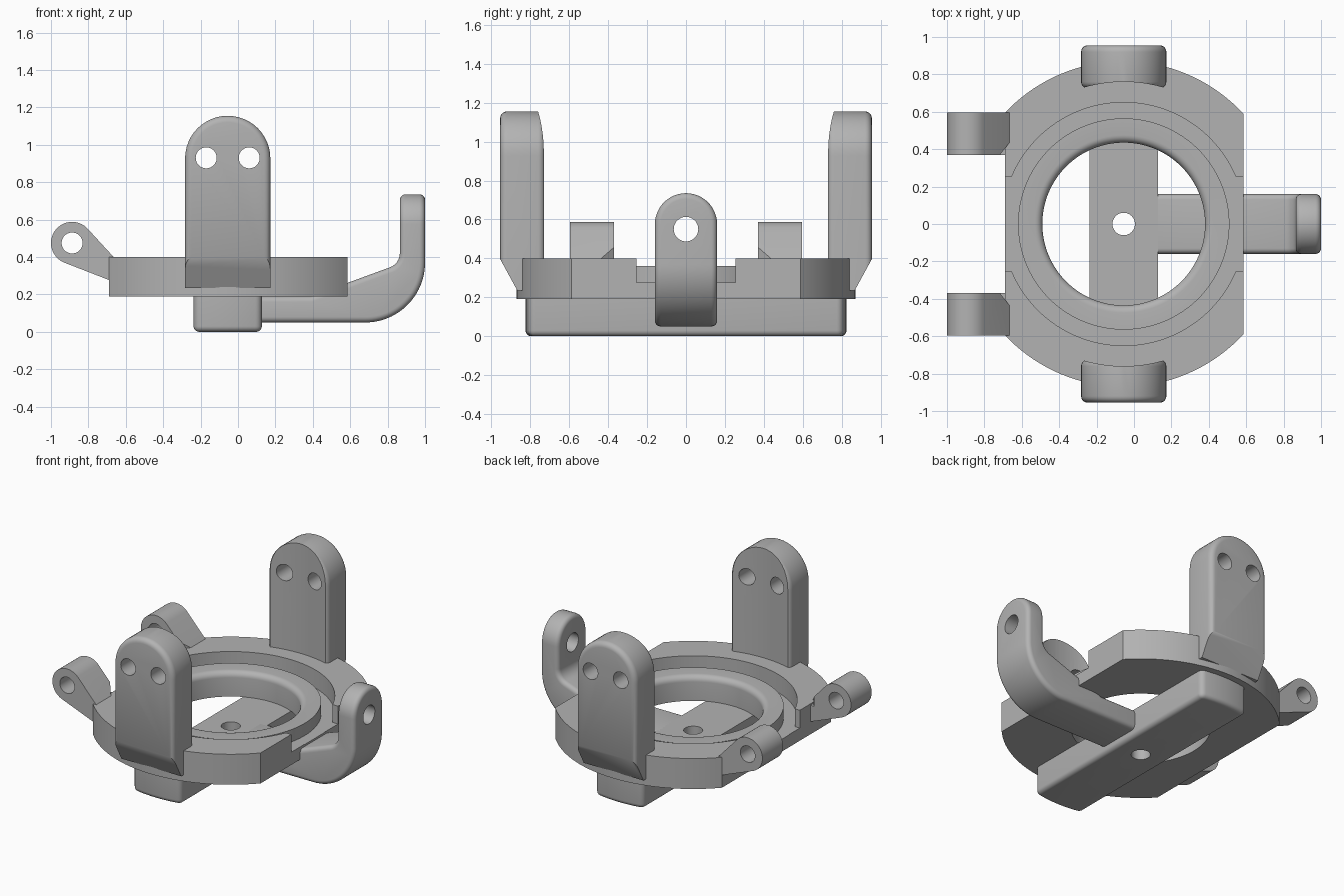
import bpy, bmesh
from math import sin, cos, pi, radians
from mathutils import Vector

if "Cube" in bpy.data.objects:
    bpy.data.objects.remove(bpy.data.objects["Cube"])

CX = -0.055                      # axis of the ring
parts = []

grey = bpy.data.materials.new("plain grey")
grey.use_nodes = True
grey.diffuse_color = (0.45, 0.45, 0.45, 1)
grey.node_tree.nodes["Principled BSDF"].inputs["Base Color"].default_value = (0.45, 0.45, 0.45, 1)


def arc(cx, cy, r, a0, a1, n=24):
    """Points along an arc, angles in degrees."""
    angles = [radians(a0 + (a1 - a0) * i / n) for i in range(n + 1)]
    return [(cx + r * cos(a), cy + r * sin(a)) for a in angles]


def finish_mesh(name, bm):
    bmesh.ops.recalc_face_normals(bm, faces=bm.faces)
    mesh = bpy.data.meshes.new(name)
    bm.to_mesh(mesh)
    bm.free()
    mesh.materials.append(grey)
    ob = bpy.data.objects.new(name, mesh)
    bpy.context.collection.objects.link(ob)
    return ob


def prism(name, pts, axis, lo, hi):
    """Extrude a 2D outline along an axis from lo to hi."""
    place = {"x": lambda a, b, t: (t, a, b),
             "y": lambda a, b, t: (a, t, b),
             "z": lambda a, b, t: (a, b, t)}[axis]
    bm = bmesh.new()
    face = bm.faces.new([bm.verts.new(place(a, b, lo)) for a, b in pts])
    new = bmesh.ops.extrude_face_region(bm, geom=[face])["geom"]
    verts = [v for v in new if isinstance(v, bmesh.types.BMVert)]
    bmesh.ops.translate(bm, verts=verts, vec=Vector(place(0, 0, hi - lo)))
    return finish_mesh(name, bm)


def box(x0, x1, y0, y1, z0, z1):
    return prism("cutter", [(x0, y0), (x1, y0), (x1, y1), (x0, y1)], "z", z0, z1)


def rod(axis, a, b, r, lo, hi, n=48):
    return prism("cutter", arc(a, b, r, 0, 360, n)[:-1], axis, lo, hi)


def apply(ob, mod):
    with bpy.context.temp_override(object=ob, active_object=ob):
        bpy.ops.object.modifier_apply(modifier=mod.name)


def cut(ob, cutter, op="DIFFERENCE"):
    mod = ob.modifiers.new("cut", "BOOLEAN")
    mod.operation, mod.solver, mod.object = op, "EXACT", cutter
    apply(ob, mod)
    bpy.data.objects.remove(cutter)


def bevel(ob, width):
    mod = ob.modifiers.new("round", "BEVEL")
    mod.width, mod.segments = width, 5
    mod.limit_method, mod.angle_limit = "ANGLE", radians(35)
    mod.use_clamp_overlap = False
    apply(ob, mod)


# Ring plate: turned section with a groove and a rounded bore
section = [(0.435, 0.19), (0.87, 0.19), (0.87, 0.4), (0.65, 0.4), (0.65, 0.275),
           (0.565, 0.275), (0.565, 0.36)] + arc(0.475, 0.32, 0.04, 90, 180, 6)
bm = bmesh.new()
verts = [bm.verts.new((r, 0, z)) for r, z in section]
edges = [bm.edges.new((verts[i - 1], verts[i])) for i in range(len(verts))]
bmesh.ops.spin(bm, geom=verts + edges, axis=(0, 0, 1), cent=(0, 0, 0),
               angle=2 * pi, steps=128)
bmesh.ops.remove_doubles(bm, verts=bm.verts, dist=0.0001)
bmesh.ops.translate(bm, verts=bm.verts, vec=(CX, 0, 0))
plate = finish_mesh("ring_plate", bm)
cut(plate, box(-0.69, 0.585, -1, 1, 0, 1), "INTERSECT")
# Groove outlets through the flat sides
cut(plate, box(-1, CX - 0.59, -0.255, 0.255, 0.277, 0.6))
cut(plate, box(CX + 0.59, 1, -0.255, 0.255, 0.277, 0.6))
parts.append(plate)

# Bar across the underside with curved ends and a centre hole
bar = prism("bottom_bar", arc(CX, 0, 0.825, 77.2, 102.8, 10)
            + arc(CX, 0, 0.825, 257.2, 282.8, 10), "z", 0, 0.25)
bevel(bar, 0.03)
cut(bar, box(-1, 1, -1, 1, 0.19, 0.5))
cut(bar, rod("z", CX, 0, 0.06, -0.1, 0.4))
parts.append(bar)

# Curved side arm with a round drilled tip
outline = ([(0.05, 0.05)] + arc(0.68, 0.37, 0.32, -90, 0)
           + [(1.0, 0.735), (0.865, 0.735)]
           + arc(0.785, 0.42, 0.08, 0, -69, 8)
           + [(0.39, 0.19), (0.05, 0.19)])
arm = prism("side_arm", outline, "y", -0.3, 0.3)
bullet = arc(0, 0.575, 0.16, 0, 180) + [(-0.16, -0.2), (0.16, -0.2)]
cut(arm, prism("cutter", bullet, "x", -0.5, 1.5), "INTERSECT")
bevel(arm, 0.03)
cut(arm, rod("x", 0, 0.55, 0.063, 0.7, 1.2))
parts.append(arm)

# Upright posts, front and back
for side, label in ((-1, "front"), (1, "back")):
    lo, hi = sorted((side * 0.725, side * 0.955))
    dome = arc(CX, 0.927, 0.228, 0, 180) + [(CX - 0.228, 0.15), (CX + 0.228, 0.15)]
    post = prism(label + "_post", dome, "y", lo, hi)
    bevel(post, 0.035)
    cut(post, rod("z", CX, 0, 0.76, 0.0, 1.4, 160))
    foot = [(0.957, 0.4), (0.867, 0.235), (0.5, 0.235), (0.5, 0.1), (1.1, 0.1), (1.1, 0.4)]
    cut(post, prism("cutter", [(side * y, z) for y, z in foot], "x", -1, 1))
    for dx in (-0.115, 0.115):
        cut(post, rod("y", CX + dx, 0.93, 0.056, -1.2, 1.2))
    parts.append(post)

# Hinge lugs on the right side
for side, label in ((-1, "front"), (1, "back")):
    lo, hi = sorted((side * 0.37, side * 0.595))
    shape = arc(-0.887, 0.475, 0.113, 45, 249) + [(-0.69, 0.277), (-0.665, 0.3), (-0.665, 0.4)]
    lug = prism(label + "_hinge_lug", shape, "y", lo, hi)
    corner = [(-0.66, 0.442), (-0.725, 0.36), (-0.66, 0.36)]
    cut(lug, prism("cutter", [(x, side * y) for x, y in corner], "z", 0.39, 0.7))
    cut(lug, rod("y", -0.887, 0.475, 0.056, -1, 1))
    parts.append(lug)

# Smooth curved faces, keep the edges sharp
bpy.ops.object.select_all(action="DESELECT")
for ob in parts:
    ob.select_set(True)
bpy.context.view_layer.objects.active = parts[0]
bpy.ops.object.shade_smooth_by_angle(angle=radians(30))
